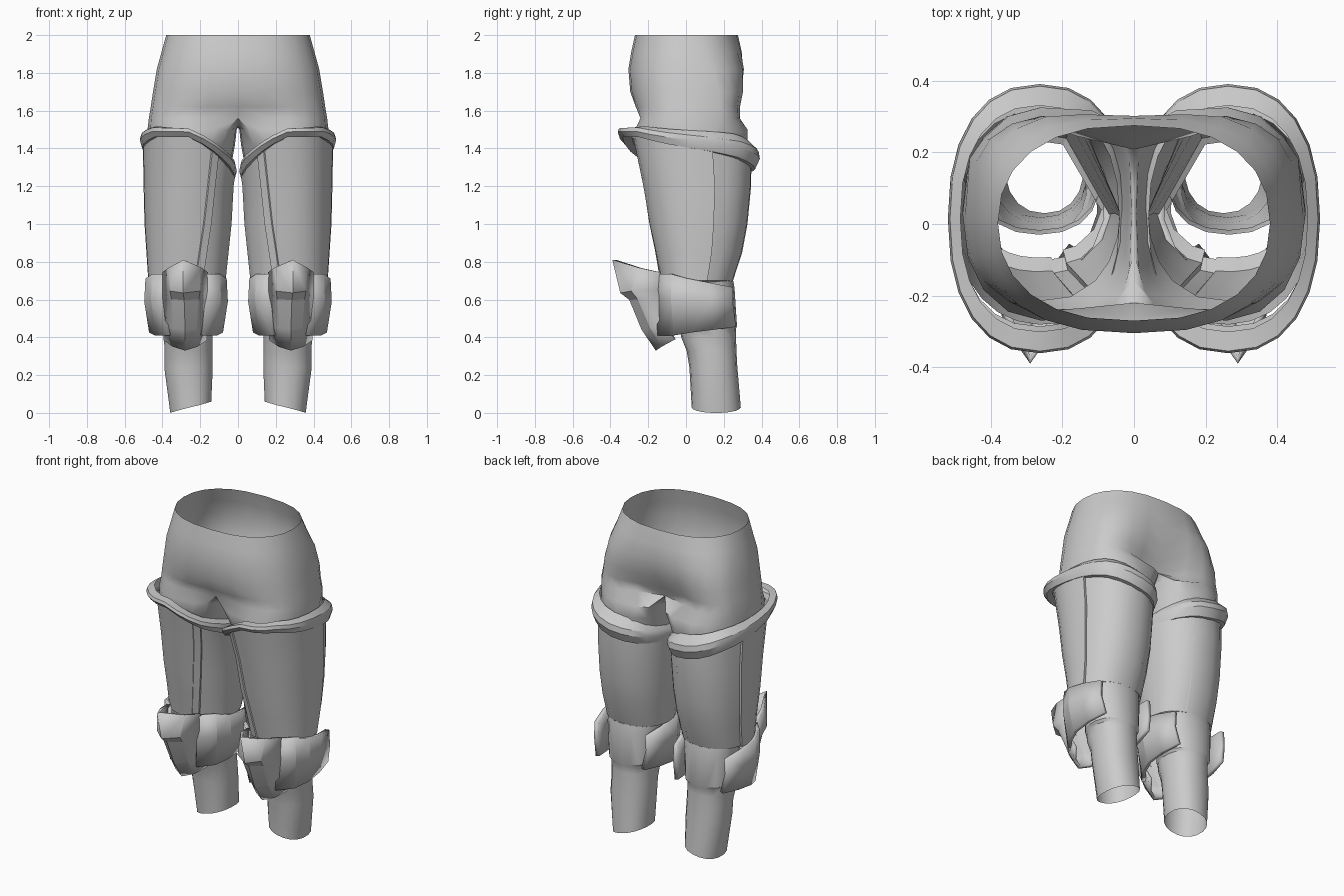
import bpy, bmesh, math

if "Cube" in bpy.data.objects:
    bpy.data.objects.remove(bpy.data.objects["Cube"])

grey = bpy.data.materials.new("plain grey")
grey.diffuse_color = (0.6, 0.6, 0.6, 1)
grey.use_nodes = True
grey.node_tree.nodes["Principled BSDF"].inputs["Base Color"].default_value = grey.diffuse_color


def spow(v, e):
    return math.copysign(abs(v) ** e, v)


def oval(deg, cx, cy, rx, ry, e=0.9):
    """Rounded section: 0 = front, 90 = outer side, 180 = back, 270 = inner side."""
    a = math.radians(deg)
    return cx + rx * spow(math.sin(a), e), cy - ry * spow(math.cos(a), e)


def finish(name, bm, thick=0):
    bmesh.ops.recalc_face_normals(bm, faces=bm.faces)
    mesh = bpy.data.meshes.new(name)
    bm.to_mesh(mesh)
    bm.free()
    mesh.materials.append(grey)
    ob = bpy.data.objects.new(name, mesh)
    bpy.context.collection.objects.link(ob)
    if thick:
        s = ob.modifiers.new("thickness", 'SOLIDIFY')
        s.thickness = thick
        s.offset = -1
    m = ob.modifiers.new("other_side", 'MIRROR')
    m.merge_threshold = 0.002
    return ob


def bridge(bm, a, b, closed):
    n = len(a)
    for i in range(n if closed else n - 1):
        j = (i + 1) % n
        bm.faces.new((a[i], a[j], b[j], b[i]))


def loft(name, rows, closed=False, thick=0):
    bm = bmesh.new()
    vs = [[bm.verts.new(p) for p in r] for r in rows]
    for a, b in zip(vs, vs[1:]):
        bridge(bm, a, b, closed)
    return finish(name, bm, thick)


# --- hips: pelvis arc that splits into two short thigh tubes at the crotch ---
bm = bmesh.new()
N = 12
pelvis = [  # z, half width, front y, back y, back cleft, front dent, squareness front, back
    (2.00, .38, -.27, .275, .0, .0, .9, .9),
    (1.91, .405, -.29, .305, .01, .0, .9, .8),
    (1.82, .43, -.305, .332, .03, .0, .85, .65),
    (1.70, .45, -.295, .33, .05, .0, .8, .5),
    (1.62, .462, -.285, .315, .08, .02, .75, .45),
    (1.56, .472, -.275, .318, .11, .055, .7, .45)]
prev = None
for z, X, yf, yb, cleft, dent, ef, eb in pelvis:
    ring = []
    for k in range(N + 1):
        t = math.pi * k / N
        c = math.cos(t)
        x = X * abs(math.sin(t)) ** .8
        y = (yf + yb) / 2 - (yb - yf) / 2 * spow(c, ef if c > 0 else eb)
        y += dent * max(0, c) ** 16 - cleft * max(0, -c) ** 14
        ring.append(bm.verts.new((0 if k in (0, N) else x, y, z)))
    if prev:
        bridge(bm, prev, ring, False)
    prev = ring
# crotch seam closes the last pelvis arc into a loop
for y, z in ((.15, 1.53), (.07, 1.515), (0, 1.51), (-.08, 1.515), (-.16, 1.53)):
    prev.append(bm.verts.new((0, y, z)))
angles = [-40 + 260 * k / N for k in range(N + 1)] + [220 + 100 * k / 6 for k in range(1, 6)]
# z, centre x, centre y, radius x, radius y, squareness of the inner half
for z, cx, cy, rx, ry, e in ((1.50, .243, .028, .236, .298, .55),
                             (1.42, .248, .035, .232, .29, .75),
                             (1.30, .253, .05, .215, .265, .9)):
    ring = []
    for a in angles:
        x, y = oval(a, cx, cy, rx, ry, e if math.sin(math.radians(a)) < 0 else .9)
        ring.append(bm.verts.new((x, y, z)))
    bridge(bm, prev, ring, True)
    prev = ring
finish("hips", bm)

# --- lower leg with a cuff behind the knee ---
rows = []
for z, *sec in ((.70, .265, .11, .168, .14), (.66, .265, .12, .165, .137),
                (.46, .265, .12, .148, .15), (.445, .265, .117, .135, .147),
                (.40, .264, .12, .131, .145), (.33, .262, .135, .128, .132),
                (.24, .262, .145, .13, .127), (.03, .25, .16, .11, .13)):
    row = []
    for k in range(18):
        a = k * 20
        dz = -.03 * math.sin(math.radians(a)) if z < .1 else 0
        row.append((*oval(a, *sec), z + dz))
    rows.append(row)
loft("lower_leg", rows, True)

# --- thigh armour ---
RIM = (1.50, 1.505, 1.465, 1.43, 1.375, 1.34, 1.30, 1.39, 1.50)


def rim_z(deg):
    u = (deg % 360) / 45
    i = int(u)
    return RIM[i] + (RIM[i + 1] - RIM[i]) * (u - i)


def back(deg):
    return .5 - .5 * math.cos(math.radians(deg))


def rim_h(deg):
    return .045 + .045 * back(deg)


THIGH = [(None, .252, .04, .238, .307), (1.2, .255, .0665, .231, .279),
         (1.0, .258, .073, .223, .253), (.85, .261, .075, .21, .223),
         (.70, .264, .065, .197, .184), (.69, .264, .075, .172, .155)]

# outline of the shell: (angle at top, angle at bottom, raise); front plate,
# a groove-edged rib next to it, then the inner and back panels
OUTLINE = [(-24 + 130 * i / 10, -8 + 110 * i / 10, .014) for i in range(11)]
OUTLINE += [(106.5, 102.5, 0)]
OUTLINE += [(106 + 174 * i / 11, 102 + 178 * i / 11, 0) for i in range(1, 12)]
OUTLINE += [(200, 200, 0), (220, 220, 0), (240, 240, 0), (260, 260, 0), (280, 280, .004),
            (300, 302, .004), (315, 327, .004), (325, 340, 0), (326, 341, .02), (335, 351, .02)]
rows = []
for r, (z, cx, cy, rx, ry) in enumerate(THIGH):
    row = []
    for a, b, off in OUTLINE:
        d = a + (b - a) * min(1, r / 4)
        x, y = oval(d, cx, cy, rx + off, ry + off)
        row.append((max(x, .006), y, rim_z(d) - rim_h(d) * .7 if z is None else z))
    rows.append(row)
loft("thigh_guard", rows, True)

# flared rim, widest at its middle behind the leg
rows = []
for drop, dx, dy, rise in ((0, -.035, -.06, .05), (0, -.006, -.006, .0), (.4, 0, 0, 0),
                           (1, -.012, -.025, 0), (1, -.03, -.075, 0)):
    row = []
    for i in range(24):
        d = i * 15
        x, y = oval(d, .263, .015, .257 + dx, .376 + dy, .86)
        row.append((max(x, .003), y, rim_z(d) + .006 - rim_h(d) * drop + rise * back(d)))
    rows.append(row)
loft("thigh_rim", rows, True)

# --- knee guard: two side wings and a ridged centre plate ---
KX = .275
WING = [(.185, .25), (.213, .13), (.215, .01), (.18, -.08), (.10, -.165)]
for label, s in (("outer", 1), ("inner", -1)):
    rows = []
    for kx, dy, zb, zf in ((1.0, 0, .665, .735), (1.03, .0, .57, .60), (.91, .015, .455, .41)):
        row = []
        for i, (u, y) in enumerate(WING):
            f = min(1, i / 3)
            row.append((KX + s * u * kx, y + dy, zb + (zf - zb) * f))
        rows.append(row)
    loft("knee_wing_" + label, rows, False, .025)

CX = .28
PLATE = [  # edge (half width, y, z), shoulder (half width, y, z), ridge (x shift, y, z)
    (.12, -.14, .745, .088, -.25, .768, .01, -.39, .81),
    (.12, -.15, .65, .08, -.29, .645, .01, -.348, .635),
    (.12, -.14, .60, .072, -.255, .60, .005, -.30, .598),
    (.115, -.11, .46, .062, -.19, .45, .0, -.235, .44),
    (.115, -.065, .385, .065, -.13, .35, .0, -.16, .33)]
rows = []
for we, ye, ze, wm, ym, zm, sx, yc, zc in PLATE:
    rows.append([(CX - we, ye, ze), (CX - wm, ym, zm), (CX + sx, yc, zc),
                 (CX + wm, ym, zm), (CX + we, ye, ze)])
loft("knee_plate", rows, False, .02)

# smooth shading with crisp creases, sharper on the knee guard
for ob in bpy.data.objects:
    bpy.ops.object.select_all(action='DESELECT')
    ob.select_set(True)
    bpy.context.view_layer.objects.active = ob
    limit = 15 if ob.name.startswith("knee") else 60 if ob.name == "hips" else 30
    bpy.ops.object.shade_smooth_by_angle(angle=math.radians(limit))
